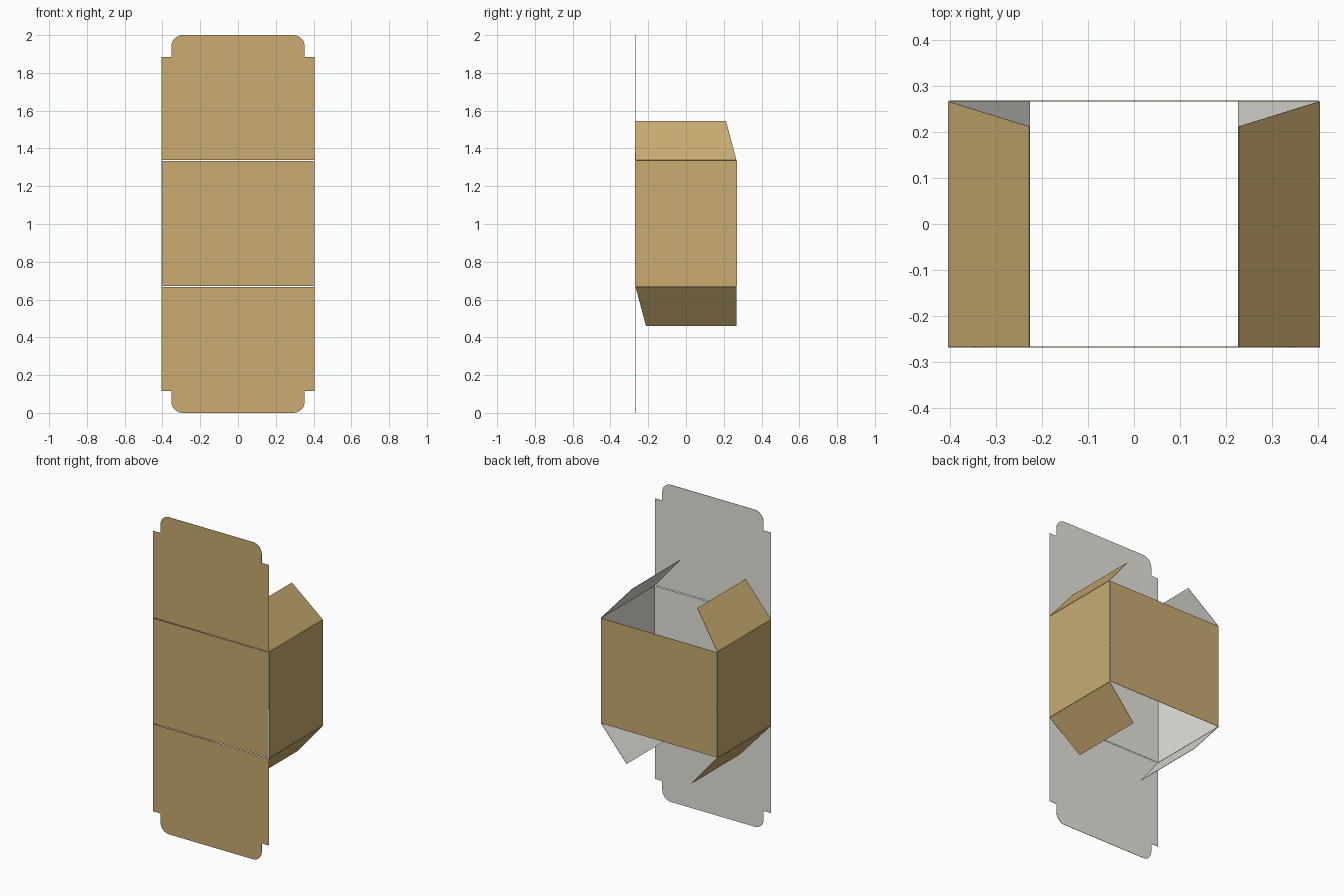
import bpy, bmesh, math
from mathutils import Vector

if "Cube" in bpy.data.objects:
    bpy.data.objects.remove(bpy.data.objects["Cube"])


def material(name, rgb):
    m = bpy.data.materials.new(name)
    m.diffuse_color = (*rgb, 1)
    m.use_nodes = True
    m.node_tree.nodes["Principled BSDF"].inputs["Base Color"].default_value = m.diffuse_color
    return m


KRAFT = material("kraft_tan", (0.58, 0.41, 0.165))
WHITE = material("inside_white", (0.79, 0.77, 0.71))
T = 0.002                      # card thickness
W, D = 0.405, 0.269            # half width, half depth
Z0, Z1 = 0.667, 1.338          # lower and upper fold lines
GAP = 0.004                    # crease gap


def sheet(name, outline, outward):
    """Thin card: outline is the printed side, the white side lies inward."""
    outward = Vector(outward).normalized()
    pts = [Vector(p) for p in outline]
    bm = bmesh.new()
    outer = [bm.verts.new(p) for p in pts]
    inner = [bm.verts.new(p - outward * T) for p in pts]
    bm.faces.new(outer)
    bm.faces.new(inner[::-1])
    n = len(pts)
    for i in range(n):
        j = (i + 1) % n
        bm.faces.new((outer[j], outer[i], inner[i], inner[j]))
    bmesh.ops.recalc_face_normals(bm, faces=bm.faces)
    bm.normal_update()
    for f in bm.faces:
        f.material_index = 1 if f.normal.dot(outward) < -0.5 else 0
    me = bpy.data.meshes.new(name)
    bm.to_mesh(me)
    bm.free()
    me.materials.append(KRAFT)
    me.materials.append(WHITE)
    ob = bpy.data.objects.new(name, me)
    bpy.context.collection.objects.link(ob)
    return ob


# front and back walls
for name, s in (("front_wall", -1), ("back_wall", 1)):
    x, y = W - GAP, s * D
    sheet(name, [(-x, y, Z0 + GAP), (x, y, Z0 + GAP),
                 (x, y, Z1 - GAP), (-x, y, Z1 - GAP)], (0, s, 0))

# lids: panel, notched shoulders and a rounded tuck tab
TAB, SHOULDER, R = 0.353, 0.547, 0.06
half = [(W, 0), (W, SHOULDER), (TAB, SHOULDER)]
tip = 2 - Z1
for k in range(9):
    a = math.radians(90 * k / 8)
    half.append((TAB - R + R * math.cos(a), tip - R + R * math.sin(a)))
profile = half + [(-x, h) for x, h in reversed(half)]
sheet("top_lid", [(x, -D, Z1 + h) for x, h in profile], (0, -1, 0))
sheet("bottom_lid", [(x, -D, Z0 - h * Z0 / tip) for x, h in profile], (0, -1, 0))

# side walls and their half-folded dust flaps
IN, RISE, CUT = 0.177, 0.207, 0.055
Y = D - T
for side, s in (("right", 1), ("left", -1)):
    x = s * W
    sheet(side + "_wall", [(x, -Y, Z0 + 0.002), (x, Y, Z0 + 0.002),
                           (x, Y, Z1 - 0.002), (x, -Y, Z1 - 0.002)], (s, 0, 0))
    xi = s * (W - IN)
    sheet(side + "_top_flap", [(x, -Y, Z1), (x, Y, Z1),
                               (xi, Y - CUT, Z1 + RISE), (xi, -Y, Z1 + RISE)],
          (s * RISE, 0, IN))
    sheet(side + "_bottom_flap", [(x, -Y, Z0), (x, Y, Z0),
                                  (xi, Y, Z0 - RISE), (xi, -Y + CUT, Z0 - RISE)],
          (s * RISE, 0, -IN))
